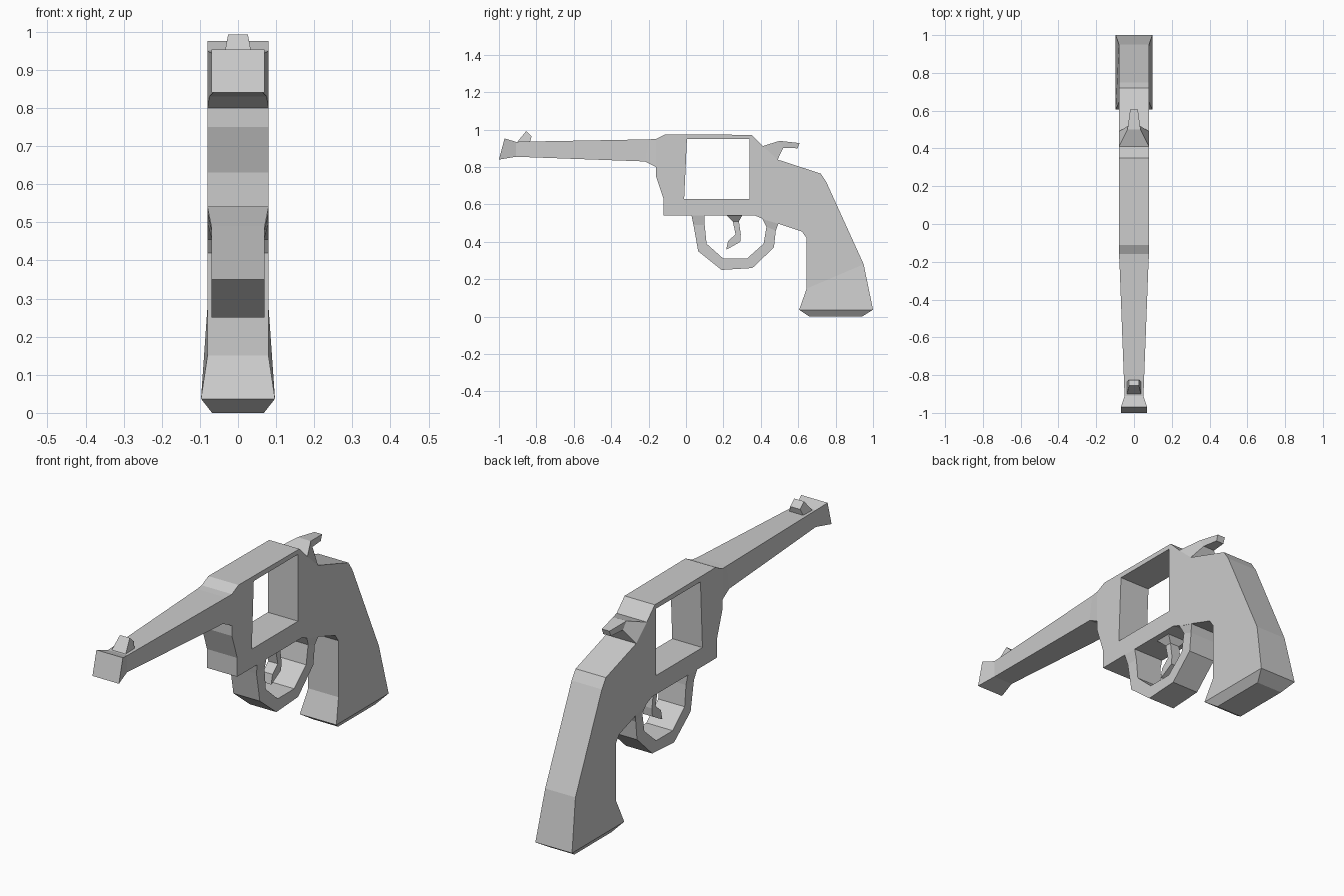
import bpy
import bmesh

cube = bpy.data.objects.get("Cube")
if cube:
    bpy.data.objects.remove(cube, do_unlink=True)

grey = bpy.data.materials.new("plain grey")
grey.use_nodes = True
colour = (0.6, 0.6, 0.6, 1)
grey.diffuse_color = colour
grey.node_tree.nodes["Principled BSDF"].inputs["Base Color"].default_value = colour

W = 0.08  # half width of the frame


def finish(name, bm):
    bmesh.ops.recalc_face_normals(bm, faces=bm.faces)
    mesh = bpy.data.meshes.new(name)
    bm.to_mesh(mesh)
    bm.free()
    mesh.materials.append(grey)
    obj = bpy.data.objects.new(name, mesh)
    bpy.context.collection.objects.link(obj)
    return obj


def loft(name, sections):
    """Skin four-sided sections: (point a, half width a, point b, half width b)."""
    bm = bmesh.new()
    rings = []
    for a, wa, b, wb in sections:
        corners = [(-wa, *a), (wa, *a), (wb, *b), (-wb, *b)]
        rings.append([bm.verts.new(c) for c in corners])
    for r, s in zip(rings, rings[1:]):
        for i in range(4):
            j = (i + 1) % 4
            bm.faces.new((r[i], r[j], s[j], s[i]))
    bm.faces.new(rings[0])
    bm.faces.new(rings[-1])
    return finish(name, bm)


def plate(name, loops, half):
    """Extrude an outline, with holes, across the full width."""
    bm = bmesh.new()
    edges = []
    for loop in loops:
        vs = [bm.verts.new((-half, y, z)) for y, z in loop]
        edges += [bm.edges.new((v, vs[i - 1])) for i, v in enumerate(vs)]
    bmesh.ops.triangle_fill(bm, use_beauty=True, use_dissolve=False, edges=edges)
    out = bmesh.ops.extrude_face_region(bm, geom=bm.faces[:], use_keep_orig=True)
    moved = [g for g in out["geom"] if isinstance(g, bmesh.types.BMVert)]
    bmesh.ops.translate(bm, verts=moved, vec=(2 * half, 0, 0))
    return finish(name, bm)


# Frame with the open window and the upper grip
outline = [(-.16, .95), (-.11, .975), (.35, .972), (.41, .912), (.49, .84),
           (.72, .765), (.75, .72), (.95, .28), (.645, .15), (.645, .42),
           (.62, .455), (.50, .495), (.43, .515), (.37, .54), (-.12, .54),
           (-.12, .63), (-.16, .75), (-.16, .80)]
window = [(-.01, .63), (.34, .63), (.34, .95), (.005, .95)]
plate("frame", [outline, window], W)

# Flared grip end with a bevelled base
loft("grip_end", [
    ((.645, .15), W, (.95, .28), W),
    ((.605, .037), .097, (1, .037), .097),
    ((.66, 0), .068, (.94, 0), .068),
])

# Tapered barrel with a flared muzzle
loft("barrel", [
    ((-1, .84), .07, (-.97, .953), .07),
    ((-.91, .855), .05, (-.91, .935), .05),
    ((-.22, .83), .075, (-.20, .948), .077),
    ((-.16, .80), W, (-.16, .95), W),
])

# Front sight
loft("front_sight", [
    ((-.905, .93), .038, (-.835, .93), .038),
    ((-.855, .992), .026, (-.825, .965), .026),
])

# Hammer
loft("hammer", [
    ((.41, .912), W, (.49, .84), W),
    ((.50, .94), .035, (.52, .903), .03),
    ((.607, .928), .02, (.597, .9), .02),
])

# Trigger guard, outer and inner points along the loop
G = .07
guard = [((.03, .54), W, (.10, .54), W),
         ((.04, .49), G, (.10, .49), G)]
for outer, inner in [((.065, .35), (.11, .39)), ((.19, .25), (.20, .31)),
                     ((.355, .26), (.325, .31)), ((.47, .37), (.415, .39)),
                     ((.48, .46), (.43, .48))]:
    guard.append((outer, G, inner, G))
guard.append(((.495, .50), W, (.405, .53), W))
loft("trigger_guard", guard)

# Trigger
T = .025
loft("trigger", [
    ((.22, .54), .05, (.30, .54), .05),
    ((.25, .51), T, (.283, .51), T),
    ((.265, .44), T, (.293, .44), T),
    ((.225, .405), T, (.29, .40), T),
    ((.215, .36), T, (.225, .363), T),
])
